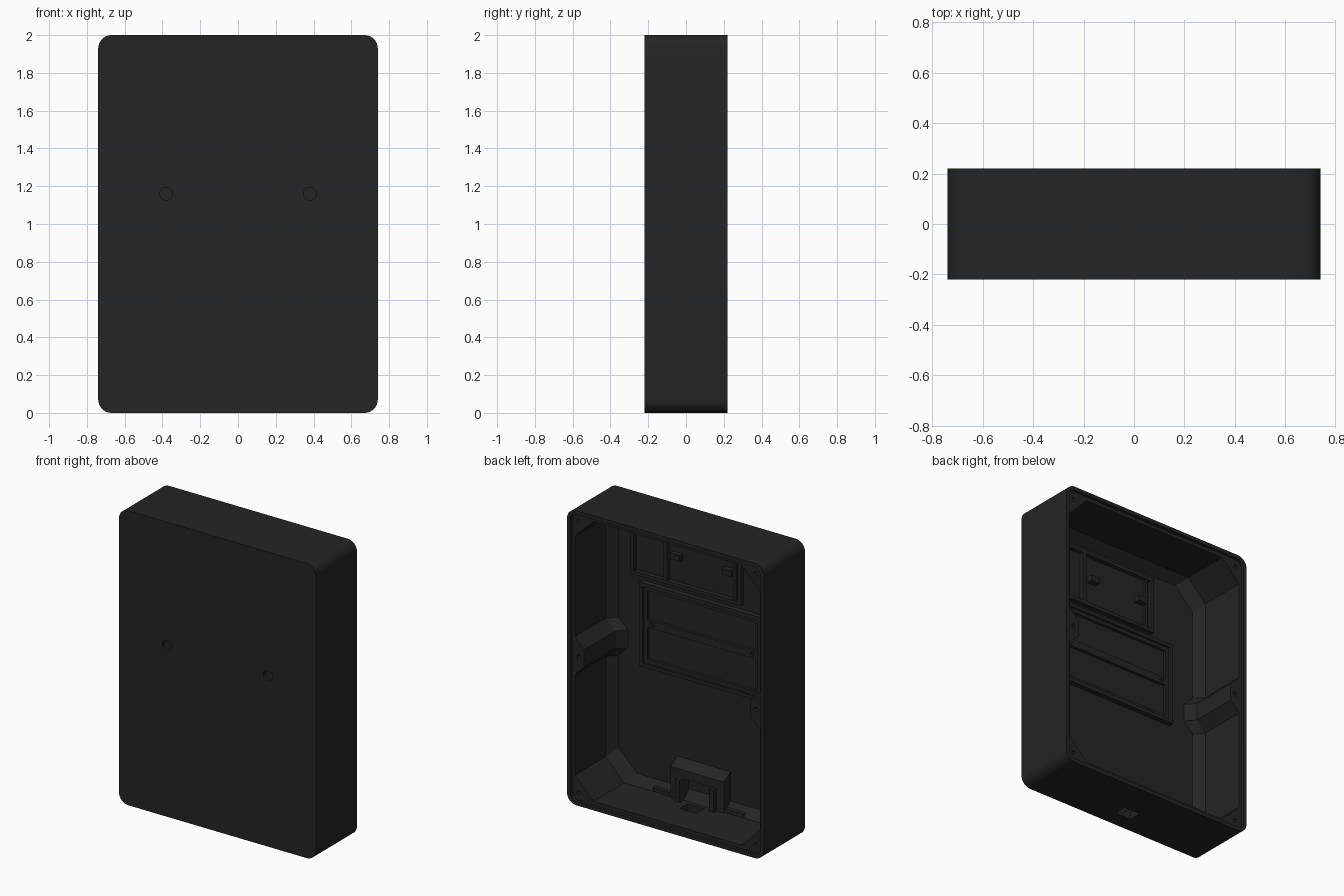
import bpy, bmesh, math
from mathutils import Matrix

if "Cube" in bpy.data.objects:
    bpy.data.objects.remove(bpy.data.objects["Cube"])

black = bpy.data.materials.new("matte black plastic")
black.diffuse_color = (0.018, 0.018, 0.018, 1)
black.use_nodes = True
black.node_tree.nodes["Principled BSDF"].inputs["Base Color"].default_value = black.diffuse_color

FLOOR = -0.19   # inner face of the front wall


def make(name, bm):
    bmesh.ops.recalc_face_normals(bm, faces=bm.faces)
    me = bpy.data.meshes.new(name)
    bm.to_mesh(me)
    bm.free()
    me.materials.append(black)
    ob = bpy.data.objects.new(name, me)
    bpy.context.collection.objects.link(ob)
    return ob


def loft(name, sections):
    """Solid through matching (x, z) loops, each given with its y."""
    bm = bmesh.new()
    loops = [[bm.verts.new((x, y, z)) for x, z in pts] for y, pts in sections]
    n = len(loops[0])
    for a, b in zip(loops, loops[1:]):
        for i in range(n):
            j = (i + 1) % n
            bm.faces.new((a[i], a[j], b[j], b[i]))
    bm.faces.new(loops[0])
    bm.faces.new(loops[-1])
    return make(name, bm)


def rounded(inset, r):
    hw, hz = 0.74 - inset, 1 - inset
    pts = []
    for k, (sx, sz) in enumerate(((1, 1), (-1, 1), (-1, -1), (1, -1))):
        for i in range(9):
            a = math.pi / 2 * (k + i / 8)
            pts.append((sx * (hw - r) + r * math.cos(a),
                        1 + sz * (hz - r) + r * math.sin(a)))
    return pts


def cavity_outline(d):
    """Chamfered rectangle with a notch for the screw post on each side."""
    a, h, c = 0.695 - d, 0.95 - d, 0.14
    half = [(a - c, -h), (a, -h + c), (a, -0.13), (a - 0.07, -0.06),
            (a - 0.07, 0.06), (a, 0.13), (a, h - c), (a - c, h)]
    pts = half + [(-x, z) for x, z in reversed(half)]
    return [(x, z + 1) for x, z in pts]


def box(name, x0, x1, y0, y1, z0, z1):
    return loft(name, [(y, [(x0, z0), (x1, z0), (x1, z1), (x0, z1)]) for y in (y0, y1)])


def cyl(name, x, z, r, y0, y1, n=16):
    ring = [(x + r * math.cos(2 * math.pi * i / n), z + r * math.sin(2 * math.pi * i / n))
            for i in range(n)]
    return loft(name, [(y0, ring), (y1, ring)])


def cut(target, cutter):
    cutter.hide_render = True
    m = target.modifiers.new("cut", 'BOOLEAN')
    m.operation = 'DIFFERENCE'
    m.solver = 'EXACT'
    m.object = cutter
    bpy.context.view_layer.objects.active = target
    bpy.ops.object.modifier_apply(modifier=m.name)
    bpy.data.objects.remove(cutter)


# Enclosure shell, open at the back
shell = loft("enclosure_shell", [(-0.22, rounded(0, 0.07)), (0.22, rounded(0, 0.07))])
cut(shell, loft("cavity_cutter", [(FLOOR, cavity_outline(0.055)), (-0.13, cavity_outline(0)),
                                  (0.3, cavity_outline(0))]))
# Ledge for the back cover
cut(shell, loft("ledge_cutter", [(0.2, rounded(0.025, 0.05)), (0.3, rounded(0.025, 0.05))]))
# Cover screw holes in the corners and posts
for sx in (-1, 1):
    for z in (0.08, 1.0, 1.92):
        cut(shell, cyl("screw_cutter", sx * 0.665, z, 0.014, 0.06, 0.3, 12))
    # Round recesses in the front face
    cut(shell, cyl("front_recess_cutter", sx * 0.38, 1.16, 0.034, -0.3, -0.2, 24))
# Cable opening in the bottom
cut(shell, box("cable_cutter", -0.06, 0.06, -0.105, -0.02, -0.1, 0.15))


def frame(name, x0, x1, z0, z1, t, y1):
    """Four raised rails on the inner floor."""
    y0 = FLOOR - 0.01
    box(name + "_rail_low", x0, x1, y0, y1, z0, z0 + t)
    box(name + "_rail_high", x0, x1, y0, y1, z1 - t, z1)
    box(name + "_rail_left", x0, x0 + t, y0, y1, z0 + t, z1 - t)
    box(name + "_rail_right", x1 - t, x1, y0, y1, z0 + t, z1 - t)


# Central holder: stepped frame with a middle bar and screw holes
frame("holder_outer", -0.45, 0.46, 0.86, 1.43, 0.025, -0.155)
frame("holder_inner", -0.425, 0.435, 0.885, 1.405, 0.025, -0.17)
bar = box("holder_middle_bar", -0.40, 0.41, FLOOR - 0.01, -0.17, 1.13, 1.18)
for sx in (-1, 1):
    cut(bar, cyl("bar_cutter", sx * 0.375, 1.155, 0.013, -0.185, 0, 12))

# Upper holder: two bays and a pair of clips
frame("upper_holder", -0.30, 0.53, 1.465, 1.86, 0.025, -0.16)
box("upper_divider", 0.255, 0.285, FLOOR - 0.01, -0.16, 1.49, 1.835)
box("upper_side_rail", -0.255, -0.235, FLOOR - 0.01, -0.17, 1.49, 1.835)
for x in (-0.20, 0.19):
    box("holder_clip", x - 0.035, x + 0.035, FLOOR - 0.01, -0.15, 1.65, 1.69)


# Connector bracket above the cable opening, with sloped top
def wedge(name, x0, x1, profile):
    bm = bmesh.new()
    a = [bm.verts.new((x0, y, z)) for y, z in profile]
    b = [bm.verts.new((x1, y, z)) for y, z in profile]
    n = len(a)
    bm.faces.new(a)
    bm.faces.new(b)
    for i in range(n):
        bm.faces.new((a[i], a[(i + 1) % n], b[(i + 1) % n], b[i]))
    return make(name, bm)


wedge("bracket_top", -0.2, 0.2, [(-0.2, 0.20), (-0.12, 0.20), (-0.12, 0.26), (-0.2, 0.31)])
for sx in (-1, 1):
    box("bracket_leg", *sorted((sx * 0.11, sx * 0.2)), -0.2, -0.12, 0.03, 0.20)
    box("bracket_foot", *sorted((sx * 0.11, sx * 0.145)), -0.12, -0.09, 0.03, 0.20)
    box("bottom_rib", *sorted((sx * 0.2, sx * 0.34)), -0.2, -0.13, 0.03, 0.075)

# Smooth the rounded corners and keep the edges crisp
for ob in bpy.data.objects:
    ob.select_set(True)
    bpy.context.view_layer.objects.active = ob
bpy.ops.object.shade_smooth_by_angle(angle=math.radians(25))
